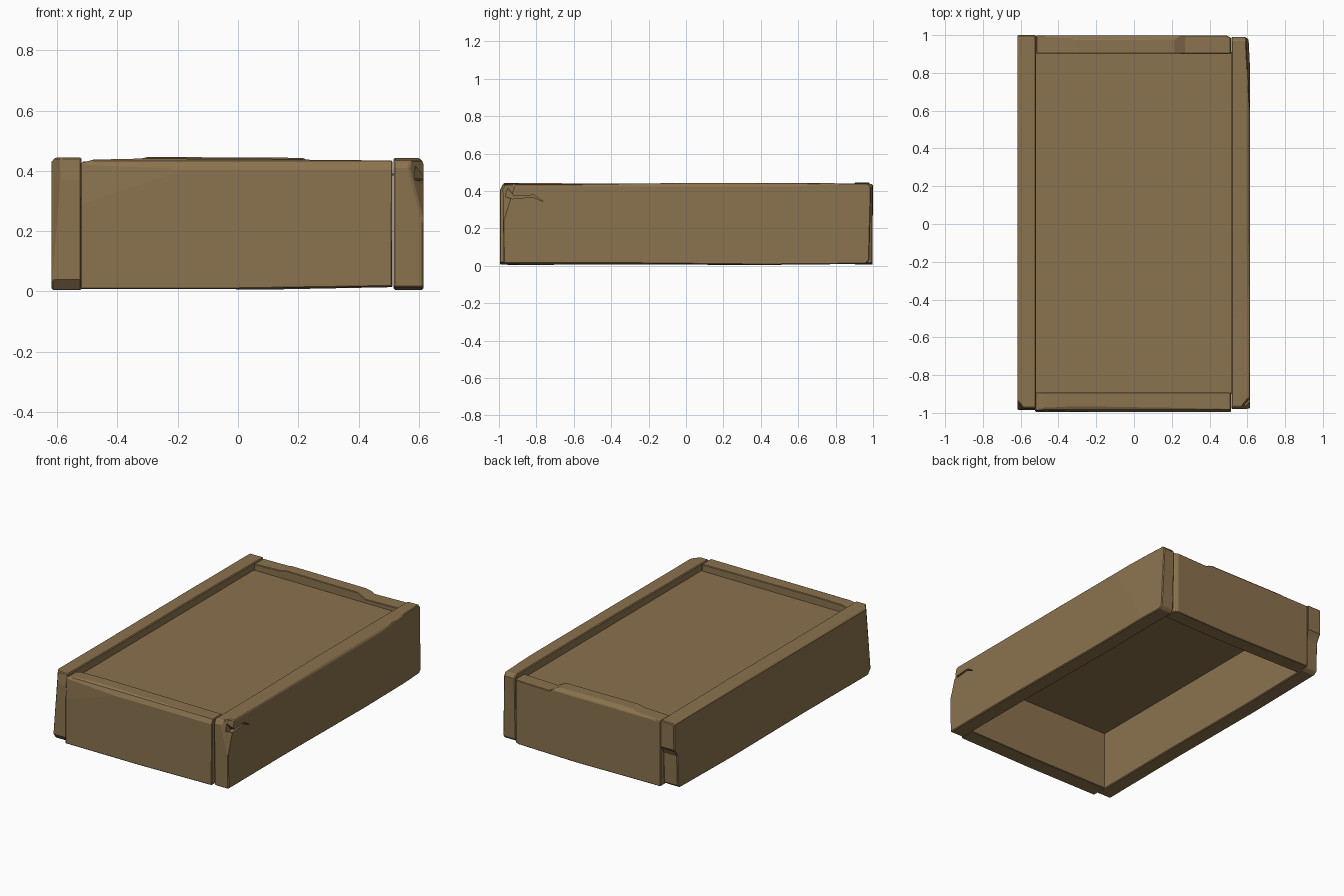
import bpy, bmesh
from mathutils import Vector

if "Cube" in bpy.data.objects:
    bpy.data.objects.remove(bpy.data.objects["Cube"])

wood = bpy.data.materials.new("aged brown wood")
wood.diffuse_color = (0.258, 0.17, 0.077, 1)
wood.use_nodes = True
wood.node_tree.nodes["Principled BSDF"].inputs["Base Color"].default_value = wood.diffuse_color


def board(name, profile, axis, lo, hi, cuts=(), bevel=0.005):
    """Extrude a (u, z) profile along x or y, then chip it with (point, normal) planes."""
    bm = bmesh.new()
    place = (lambda u, z, d: (d, u, z)) if axis == 'x' else (lambda u, z, d: (u, d, z))
    face = bm.faces.new([bm.verts.new(place(u, z, lo)) for u, z in profile])
    ext = bmesh.ops.extrude_face_region(bm, geom=[face])
    step = Vector(place(0, 0, hi - lo))
    bmesh.ops.translate(bm, vec=step, verts=[v for v in ext['geom'] if isinstance(v, bmesh.types.BMVert)])
    for point, normal in cuts:
        res = bmesh.ops.bisect_plane(bm, geom=bm.verts[:] + bm.edges[:] + bm.faces[:], dist=1e-5,
                                     plane_co=point, plane_no=Vector(normal).normalized(), clear_outer=True)
        edges = [e for e in res['geom_cut'] if isinstance(e, bmesh.types.BMEdge) and e.is_boundary]
        if edges:
            bmesh.ops.holes_fill(bm, edges=edges)
    bmesh.ops.recalc_face_normals(bm, faces=bm.faces[:])
    me = bpy.data.meshes.new(name)
    bm.to_mesh(me)
    bm.free()
    me.materials.append(wood)
    ob = bpy.data.objects.new(name, me)
    bpy.context.collection.objects.link(ob)
    if bevel:
        mod = ob.modifiers.new("worn edges", 'BEVEL')
        mod.width, mod.segments, mod.limit_method = bevel, 1, 'ANGLE'
        mod.angle_limit = 0.7
    return ob


# thin recessed panel just below the rim
board("panel", [(-0.522, 0.384), (0.52, 0.384), (0.52, 0.391), (-0.522, 0.391)], 'y', -0.9, 0.91, bevel=0)

# front board, with a rounded upper front edge
board("front_board",
      [(-0.523, 0.008), (0.0, 0.008), (0.511, 0.016), (0.513, 0.434), (0.2, 0.437),
       (-0.3, 0.441), (-0.48, 0.437), (-0.523, 0.425)],
      'y', -0.995, -0.892,
      [((0, -0.995, 0.405), (0, -2, 1)), ((0, -0.975, 0.436), (0, -1, 2)),
       ((-0.1, -0.995, 0.43), (-0.02, -1, 0.06))])

# back board, with a broken step in its top edge
board("back_board",
      [(-0.518, 0.012), (0.1, 0.006), (0.513, 0.014), (0.513, 0.42), (0.27, 0.414),
       (0.215, 0.443), (-0.3, 0.446), (-0.34, 0.436), (-0.518, 0.43)],
      'y', 0.902, 0.998,
      [((0, 0.998, 0.425), (0, 1, 1)), ((0.49, 0.998, 0), (1, 2, 0))])

# left long board, chipped at both ends
board("left_board",
      [(-0.985, 0.004), (-0.3, 0.008), (0.4, 0.004), (0.94, 0.012), (0.965, 0.03),
       (0.97, 0.22), (0.985, 0.25), (1.0, 0.27), (1.0, 0.436), (0.3, 0.442),
       (-0.5, 0.44), (-0.975, 0.444), (-0.985, 0.37)],
      'x', -0.618, -0.519,
      [((0, -0.985, 0.04), (0, -1.2, -1)), ((-0.6, -0.985, 0.2), (-1, -0.7, 0.08)),
       ((-0.618, 0, 0.43), (-1, 0, 0.8))])

# right long board, with a split front corner and a shaved back edge
right = board("right_board",
              [(-0.975, 0.012), (-0.4, 0.013), (0.4, 0.005), (0.96, 0.01), (0.98, 0.03),
               (0.99, 0.42), (0.975, 0.441), (0.0, 0.443), (-0.5, 0.437), (-0.965, 0.436),
               (-0.98, 0.41)],
              'x', 0.516, 0.615,
              [((0.615, -0.98, 0.22), (1, -0.8, 0.25)), ((0.598, 0.98, 0.3), (1, 0.05, 0.03)),
               ((0.615, 0, 0.428), (1, 0, 1))])

# wedge-shaped split in the right board
cutter = board("split_cutter",
               [(-1.02, 0.42), (-1.0, 0.38), (-0.93, 0.358), (-0.82, 0.368), (-0.76, 0.342),
                (-0.815, 0.378), (-0.92, 0.372), (-0.955, 0.42)],
               'x', 0.588, 0.7, bevel=0)
cutter.hide_render = True
cut = right.modifiers.new("split", 'BOOLEAN')
cut.operation, cut.object, cut.solver = 'DIFFERENCE', cutter, 'EXACT'
bpy.context.view_layer.objects.active = right
for mod in [m.name for m in right.modifiers]:
    bpy.ops.object.modifier_apply(modifier=mod)
bpy.data.objects.remove(cutter)
